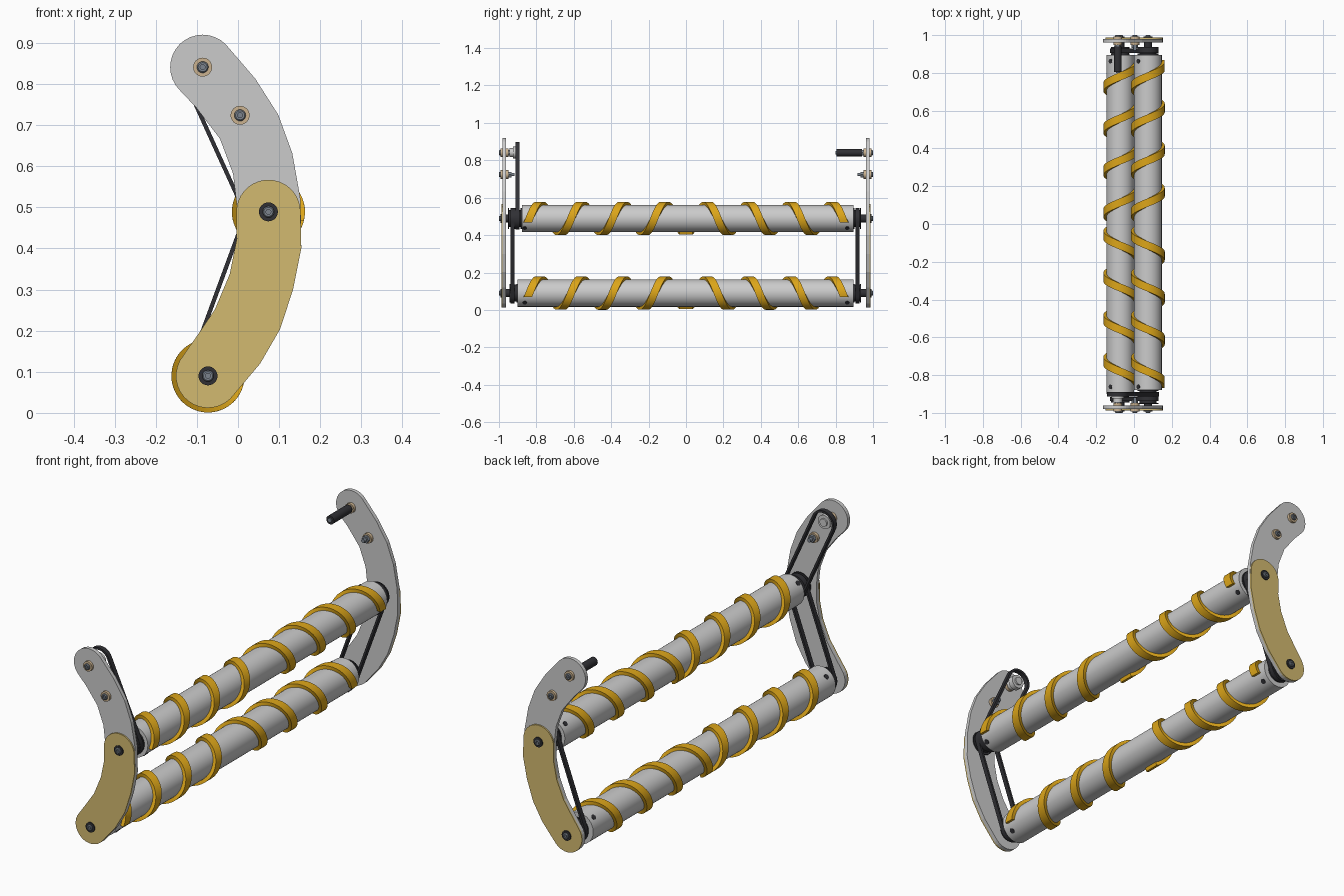
import bpy, bmesh
from math import sin, cos, pi, radians, atan2
from mathutils import Vector

if "Cube" in bpy.data.objects:
    bpy.data.objects.remove(bpy.data.objects["Cube"])


def material(name, rgb):
    m = bpy.data.materials.new(name)
    m.diffuse_color = (*rgb, 1)
    m.use_nodes = True
    m.node_tree.nodes["Principled BSDF"].inputs["Base Color"].default_value = m.diffuse_color
    return m


BLACK = material("black_rubber", (0.03, 0.03, 0.035))
YELLOW = material("yellow_spiral", (0.72, 0.38, 0.01))
GOLD = material("gold_cover", (0.65, 0.49, 0.16))
TAN = material("tan_washer", (0.6, 0.45, 0.28))
STEEL = material("bolt_steel", (0.2, 0.23, 0.27))

# Axis positions in (x, z)
LOW, UP, PIVOT, TOP = (-0.073, 0.09), (0.074, 0.489), (0.005, 0.724), (-0.086, 0.841)


def skin(name, sections, mat=None, cyclic=False, smooth=True):
    """Join equal-length closed sections into a solid, capped unless cyclic."""
    bm = bmesh.new()
    rings = [[bm.verts.new(p) for p in s] for s in sections]
    n = len(rings[0])
    for a, b in zip(rings, rings[1:] + (rings[:1] if cyclic else [])):
        for i in range(n):
            j = (i + 1) % n
            bm.faces.new((a[i], a[j], b[j], b[i]))
    if not cyclic:
        bm.faces.new(rings[0])
        bm.faces.new(rings[-1])
    bmesh.ops.recalc_face_normals(bm, faces=bm.faces)
    me = bpy.data.meshes.new(name)
    bm.to_mesh(me)
    bm.free()
    if smooth:
        me.shade_smooth()
        me.set_sharp_from_angle(angle=radians(30))
    if mat:
        me.materials.append(mat)
    ob = bpy.data.objects.new(name, me)
    bpy.context.collection.objects.link(ob)
    return ob


def arc(c, r, a0, a1, n):
    return [(c[0] + r * cos(radians(a0 + (a1 - a0) * i / n)),
             c[1] + r * sin(radians(a0 + (a1 - a0) * i / n))) for i in range(n + 1)]


def prism(name, outline, y0, y1, mat=None, smooth=True):
    return skin(name, [[(x, y, z) for x, z in outline] for y in (y0, y1)], mat, smooth=smooth)


def turned(name, c, profile, mat=None, n=32):
    """Stepped round part along y; profile holds (y, radius)."""
    return skin(name, [[(x, y, z) for x, z in arc(c, r, 0, 360, n)[:-1]] for y, r in profile], mat)


def disc(name, c, r, y0, y1, mat=None, n=32):
    return turned(name, c, [(y0, r), (y1, r)], mat, n)


def pulley(name, c, y0, y1, rim=0.056, core=0.046):
    f = (y1 - y0) * 0.15
    turned(name, c, [(y0, rim), (y0 + f, rim), (y0 + f, core),
                     (y1 - f, core), (y1 - f, rim), (y1, rim)], BLACK)


def belt(name, a, b, r, y0, y1):
    """Flat loop around two equal pulleys."""
    t = math_deg = atan2(b[1] - a[1], b[0] - a[0]) * 180 / pi
    def loop(rad):
        return arc(b, rad, t - 90, t + 90, 16) + arc(a, rad, t + 90, t + 270, 16)
    skin(name, [[(o[0], y0, o[1]), (o[0], y1, o[1]), (i[0], y1, i[1]), (i[0], y0, i[1])]
                for o, i in zip(loop(r), loop(r - 0.01))], BLACK, cyclic=True)


def spiral(name, c, s):
    """Raised strip winding from the roller end towards the middle."""
    a0, a1, steps, pitch, w = -0.25, 2 * pi * 3.70, 140, 0.2225, 0.022
    secs = []
    for k in range(steps + 1):
        a = a0 + (a1 - a0) * k / steps
        y = 0.837 - pitch * a / (2 * pi)
        secs.append([(c[0] + r * cos(a), s * (y + d), c[1] + r * sin(a))
                     for r, d in ((0.071, -w), (0.089, -w), (0.089, w), (0.071, w))])
    skin(name, secs, YELLOW)


def bolt(name, c, s, washer):
    """Washer and hex-socket style head outside a side plate."""
    disc(name + "_washer", c, 0.023, s * 0.978, s * 0.992, washer)
    turned(name + "_head", c, [(s * 0.975, 0.014), (s * 0.997, 0.014), (s * 1.0, 0.011),
                               (s * 1.0, 0.006), (s * 0.995, 0.006)], STEEL, 20)


# Side plate outlines
right_low = [(0.154, 0.40), (0.134, 0.30), (0.102, 0.203), (0.054, 0.12)]
bottom = arc(LOW, 0.078, -35, -220, 16)
left_low = [(-0.1, 0.187), (-0.056, 0.252), (-0.02, 0.338), (-0.003, 0.423)]
arm = (arc(TOP, 0.079, 225, 45, 16) + [(0.042, 0.813), (0.098, 0.725), (0.132, 0.632), (0.152, 0.52)]
       + right_low + bottom + left_low
       + [(-0.002, 0.497), (-0.012, 0.582), (-0.044, 0.667), (-0.102, 0.743)])
cover = arc(UP, 0.078, 180, 0, 18) + right_low + bottom + left_low

# Rollers with spirals
disc("lower_roller", LOW, 0.073, -0.9, 0.896, n=48)
disc("upper_roller", UP, 0.073, -0.878, 0.896, n=48)

for s, side in ((-1, "front"), (1, "back")):
    # Plates
    prism(f"{side}_side_arm", arm, s * 0.962, s * 0.98, smooth=False)
    prism(f"{side}_cover_plate", cover, s * 0.98, s * 0.987, GOLD, smooth=False)
    for c, nm in ((LOW, "lower"), (UP, "upper")):
        spiral(f"{side}_{nm}_spiral", c, s)
        disc(f"{side}_{nm}_shaft", c, 0.022, s * 0.87, s * 0.965, BLACK)
        bolt(f"{side}_{nm}_axle", c, s, BLACK)
        # Cross pin through the roller end
        d, u = Vector((-1, 0, 1)).normalized(), Vector((1, 0, 1)).normalized()
        o = Vector((c[0], s * 0.862, c[1]))
        skin(f"{side}_{nm}_pin", [[o + d * h + u * p + Vector((0, q, 0))
             for p, q in arc((0, 0), 0.012, 0, 345, 15)] for h in (-0.0745, 0.0745)], BLACK)
    # Mounting bolts with inner washers and nuts
    for c, nm in ((PIVOT, "pivot"), (TOP, "top")):
        bolt(f"{side}_{nm}_bolt", c, s, TAN)
        disc(f"{side}_{nm}_inner_washer", c, 0.023, s * 0.948, s * 0.963, TAN)
        disc(f"{side}_{nm}_nut", c, 0.017, s * 0.933, s * 0.95, STEEL, 6)
        disc(f"{side}_{nm}_stud", c, 0.009, s * 0.918, s * 0.95, STEEL, 16)

# Drive pulleys and belts
pulley("front_lower_pulley", LOW, -0.945, -0.9, 0.05)
pulley("front_upper_outer_pulley", UP, -0.952, -0.915)
pulley("front_upper_inner_pulley", UP, -0.915, -0.878)
pulley("back_lower_pulley", LOW, 0.896, 0.936, 0.05)
pulley("back_upper_pulley", UP, 0.896, 0.936)
belt("front_roller_belt", LOW, UP, 0.055, -0.938, -0.917)
belt("back_roller_belt", LOW, UP, 0.055, 0.906, 0.928)
belt("front_drive_belt", UP, TOP, 0.058, -0.912, -0.889)

# Drive hub inside the top belt loop
turned("drive_hub", TOP, [(-0.945, 0.024), (-0.925, 0.024), (-0.925, 0.032), (-0.9, 0.032),
                          (-0.9, 0.018), (-0.892, 0.018)])

# Handle stub on the back arm
disc("handle_grip", TOP, 0.02, 0.805, 0.94, BLACK)
disc("handle_core", TOP, 0.01, 0.8, 0.95, STEEL, 16)
